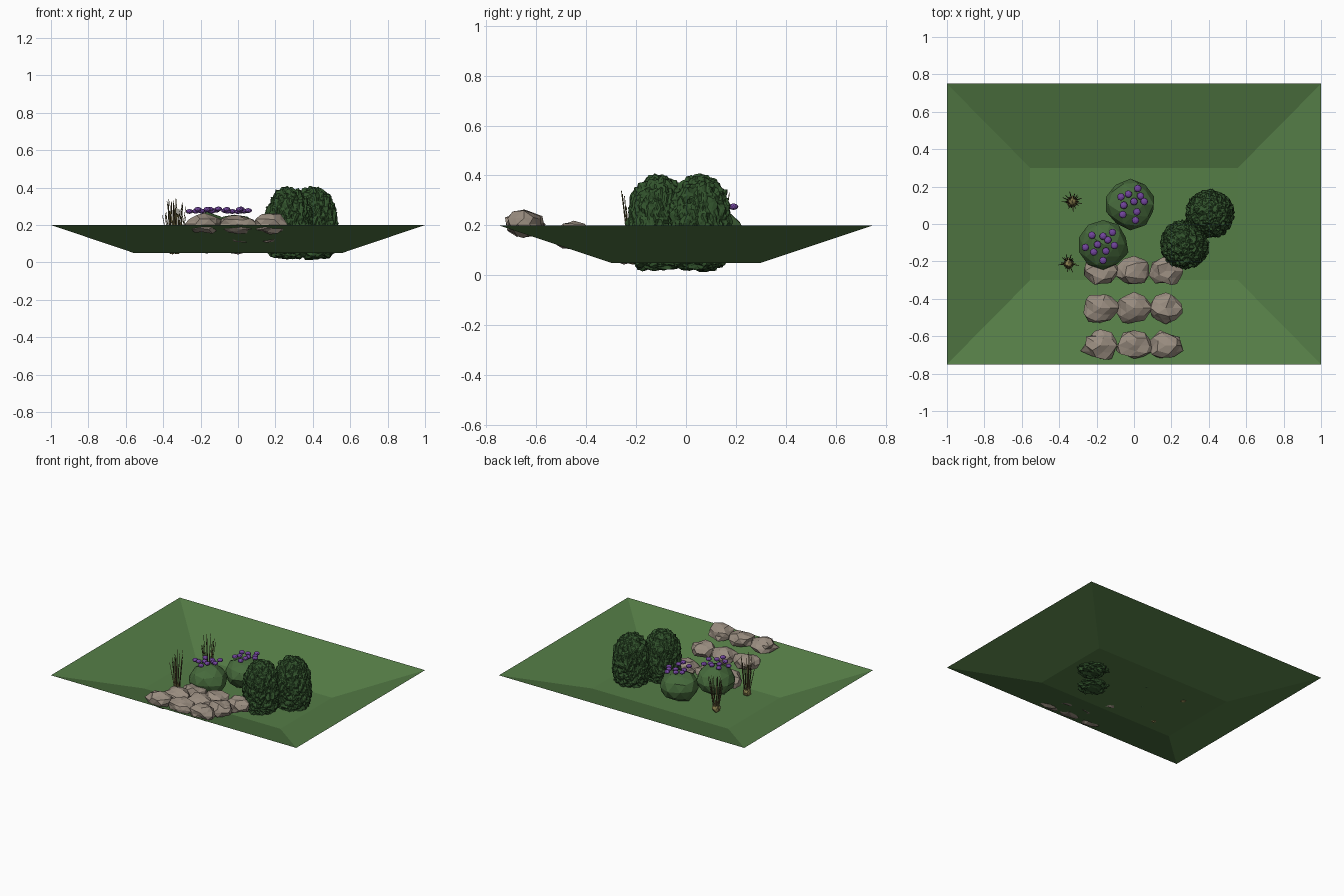
import bpy, bmesh, math, random
from mathutils import Vector, noise

if "Cube" in bpy.data.objects:
    bpy.data.objects.remove(bpy.data.objects["Cube"])

random.seed(4)


def material(name, rgb):
    m = bpy.data.materials.new(name)
    m.diffuse_color = (*rgb, 1)
    m.use_nodes = True
    m.node_tree.nodes["Principled BSDF"].inputs["Base Color"].default_value = m.diffuse_color
    return m


GRASS = material("lawn green", (0.090, 0.205, 0.062))
LEAF = material("dark leaf green", (0.032, 0.088, 0.026))
SHRUB = material("shrub green", (0.062, 0.145, 0.045))
STONE = material("warm grey stone", (0.32, 0.265, 0.215))
PURPLE = material("petal purple", (0.17, 0.06, 0.34))
STRAW = material("straw", (0.25, 0.21, 0.075))
STEM = material("stem brown", (0.10, 0.085, 0.035))


def finish(bm, name, mat):
    me = bpy.data.meshes.new(name)
    bm.to_mesh(me)
    bm.free()
    me.materials.append(mat)
    ob = bpy.data.objects.new(name, me)
    bpy.context.collection.objects.link(ob)
    return ob


def lump(name, mat, centre, size, subdiv, shape):
    """Icosphere whose unit vertices are reshaped, then scaled and moved."""
    bm = bmesh.new()
    bmesh.ops.create_icosphere(bm, subdivisions=subdiv, radius=1)
    for v in bm.verts:
        p = shape(v.co.copy())
        v.co = Vector(centre) + Vector(p[i] * size[i] for i in range(3))
    return finish(bm, name, mat)


# sunken lawn: flat floor with four sloping sides, open sheet
bm = bmesh.new()
outer = [bm.verts.new((sx * 1.0, sy * 0.75, 0.2)) for sx, sy in ((-1, -1), (1, -1), (1, 1), (-1, 1))]
inner = [bm.verts.new((sx * 0.555, sy * 0.3, 0.05)) for sx, sy in ((-1, -1), (1, -1), (1, 1), (-1, 1))]
bm.faces.new(inner)
for i in range(4):
    j = (i + 1) % 4
    bm.faces.new((outer[i], outer[j], inner[j], inner[i]))
finish(bm, "sunken_lawn", GRASS)

# tall leafy bushes: blunt base, rounded top, rough surface
for k, (x, y) in enumerate(((0.27, -0.11), (0.405, 0.055))):
    def leafy(p, k=k):
        power = 2.2 if p.z > 0 else 3.5
        flat = math.hypot(p.x, p.y)
        ring = (1 - min(1, abs(p.z)) ** power) ** (1 / power)
        n = noise.noise(p * 6 + Vector((k * 9, 0, 0))) * 0.13
        n += noise.noise(p * 13 + Vector((0, k * 9, 0))) * 0.09
        s = (ring / flat if flat > 1e-4 else 1) * (1 + n)
        h = 0.205 if p.z > 0 else 0.175
        return Vector((p.x * s, p.y * s, p.z * h * (1 + n * 0.6)))
    lump(f"tall_bush_{k + 1}", LEAF, (x, y, 0.195), (0.124, 0.124, 1), 5, leafy)


def rough(amount, seed):
    def f(p):
        return p * (1 + amount * noise.noise(p * 1.7 + Vector((seed * 5.3, seed * 2.1, 0))))
    return f


# low flowering shrubs with their blossoms
shrubs = (
    ((-0.02, 0.105), ((0.02, 0.19), (-0.03, 0.16), (-0.07, 0.145), (-0.055, 0.10), (0.0, 0.12),
                      (0.055, 0.12), (0.015, 0.065), (-0.06, 0.05), (0.008, 0.02), (0.035, 0.15))),
    ((-0.165, -0.11), ((-0.115, -0.045), (-0.165, -0.065), (-0.225, -0.06), (-0.26, -0.125), (-0.195, -0.11),
                       (-0.105, -0.115), (-0.15, -0.145), (-0.215, -0.15), (-0.165, -0.195), (-0.14, -0.085))))
for k, ((x, y), blossoms) in enumerate(shrubs):
    lump(f"flower_shrub_{k + 1}", SHRUB, (x, y, 0.155), (0.135, 0.13, 0.108), 2, rough(0.12, k + 1))
    for i, (fx, fy) in enumerate(blossoms):
        z = 0.279 + random.uniform(-0.008, 0.008)
        lump(f"blossom_{k + 1}_{i + 1}", PURPLE, (fx, fy, z), (0.02, 0.02, 0.013), 2, lambda p: p)

# stone steps climbing the front slope
for r, (y, z) in enumerate(((-0.25, 0.105), (-0.45, 0.157), (-0.65, 0.205))):
    for c, x in enumerate((-0.18, 0.0, 0.17)):
        lump(f"step_stone_{r + 1}_{c + 1}", STONE, (x, y, z),
             (0.09, 0.077, 0.052), 2, rough(0.38, r * 3 + c + 3))

# reed clumps: straw base with thin upright stems
for k, (x, y) in enumerate(((-0.33, 0.12), (-0.35, -0.21))):
    lump(f"reed_base_{k + 1}", STRAW, (x, y, 0.075), (0.028, 0.028, 0.032), 2, rough(0.3, k + 7))
    bm = bmesh.new()
    for i in range(18):
        a = i * 2.4
        d = Vector((math.cos(a), math.sin(a), 0))
        lean = random.uniform(0.025, 0.058)
        foot = Vector((x, y, 0.06)) + d * 0.015
        tip = Vector((x, y, random.uniform(0.24, 0.345))) + d * lean
        axis = tip - foot
        rot = axis.to_track_quat('Z', 'Y').to_matrix().to_4x4()
        rot.translation = (foot + tip) / 2
        bmesh.ops.create_cone(bm, segments=4, radius1=0.0035, radius2=0.0015,
                              depth=axis.length, cap_ends=True, matrix=rot)
    ob = finish(bm, f"reed_stems_{k + 1}", STEM)
    # upper ends of some stems catch the straw colour
    ob.data.materials.append(STRAW)
    for i, f in enumerate(ob.data.polygons):
        f.material_index = 1 if (i // 6) % 3 == 0 else 0
